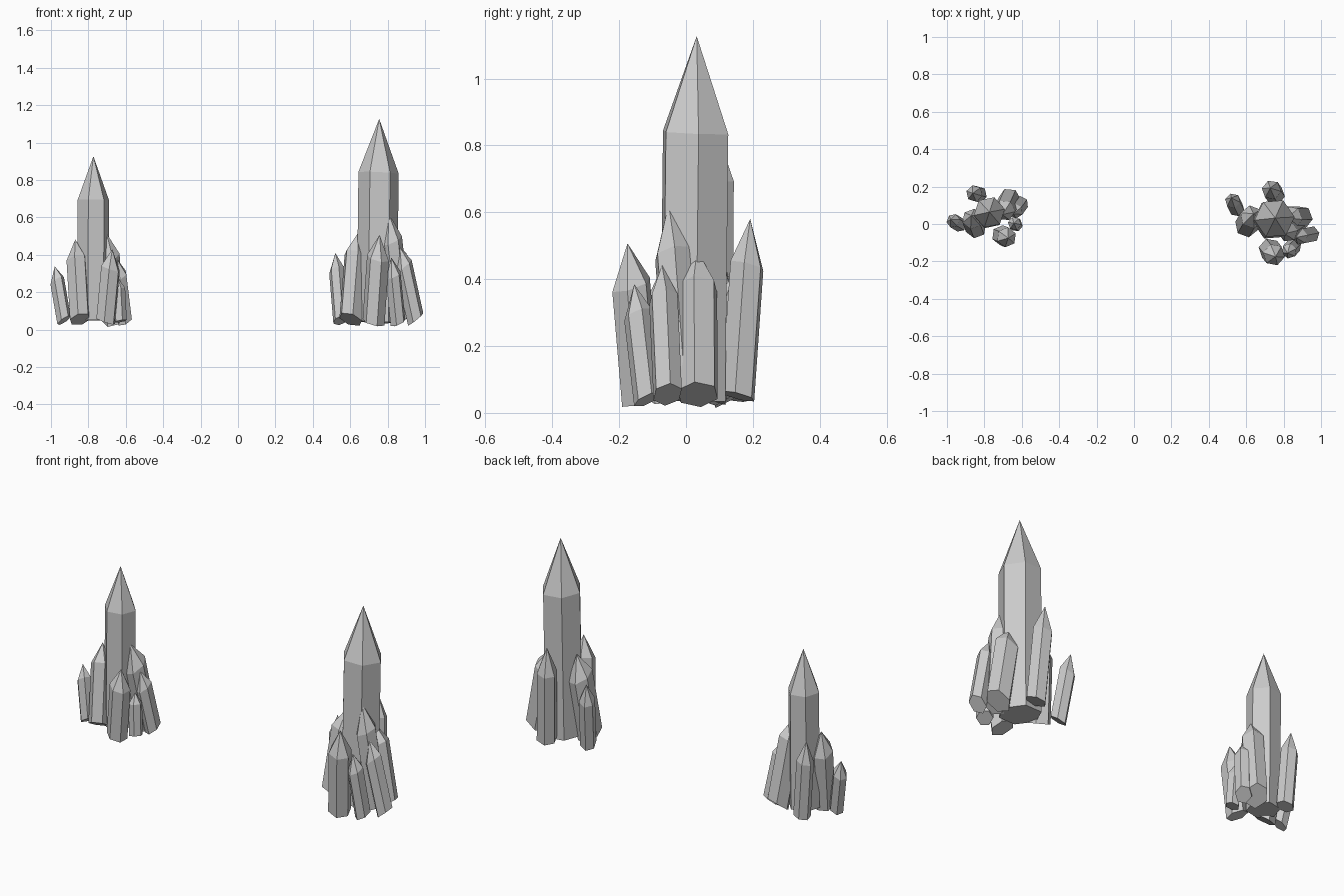
import bpy, bmesh, math
from mathutils import Vector

STRETCH = 1.9     # crystals are tilted, then stretched vertically
SHOULDER = 0.735  # where the shaft ends and the point begins


def crystal(name, base, apex, r, phase=0, sides=6):
    """Hexagonal shaft with a pointed tip, running from base centre to apex."""
    b, a = Vector(base), Vector(apex)
    b.z /= STRETCH
    a.z /= STRETCH
    rot = (a - b).to_track_quat('Z', 'Y')
    length = (a - b).length
    bm = bmesh.new()

    def point(x, y, z):
        p = b + rot @ Vector((x, y, z))
        p.z = max(0, p.z * STRETCH)
        return bm.verts.new(p)

    def ring(z):
        angles = [math.radians(phase) + math.tau * i / sides for i in range(sides)]
        return [point(r * math.cos(t), r * math.sin(t), z) for t in angles]

    low, high, tip = ring(0), ring(length * SHOULDER), point(0, 0, length)
    for i in range(sides):
        j = (i + 1) % sides
        bm.faces.new((low[i], low[j], high[j], high[i]))
        bm.faces.new((high[i], high[j], tip))
    bm.faces.new(low[::-1])
    bmesh.ops.recalc_face_normals(bm, faces=bm.faces)
    me = bpy.data.meshes.new(name)
    bm.to_mesh(me)
    bm.free()
    bpy.context.collection.objects.link(bpy.data.objects.new(name, me))


# tall central crystals
crystal("right_main_crystal", (0.742, 0.02, 0.04), (0.755, 0.032, 1.127), 0.108, -8)
crystal("left_main_crystal", (-0.775, 0.058, 0.05), (-0.773, 0.064, 0.927), 0.085, 30)

# small crystals: base, apex, radius, phase
right = [
    ((0.550, 0.080, 0.050), (0.520, 0.140, 0.410), 0.042, 20),
    ((0.602, -0.010, 0.055), (0.640, 0.055, 0.515), 0.064, 10),
    ((0.725, -0.135, 0.040), (0.757, -0.175, 0.507), 0.060, 10),
    ((0.855, -0.115, 0.040), (0.820, -0.155, 0.385), 0.042, 0),
    ((0.950, -0.055, 0.055), (0.865, -0.072, 0.442), 0.045, 30),
    ((0.895, 0.035, 0.055), (0.820, 0.033, 0.487), 0.064, 20),
    ((0.870, -0.010, 0.060), (0.805, -0.052, 0.625), 0.056, 5),
    ((0.755, 0.155, 0.050), (0.728, 0.192, 0.580), 0.053, 15),
]
left = [
    ((-0.930, -0.005, 0.050), (-0.980, 0.025, 0.338), 0.038, 10),
    ((-0.845, -0.022, 0.055), (-0.870, 0.045, 0.482), 0.057, 0),
    ((-0.830, 0.158, 0.045), (-0.862, 0.165, 0.470), 0.045, 25),
    ((-0.665, 0.135, 0.055), (-0.703, 0.050, 0.515), 0.060, 20),
    ((-0.605, 0.110, 0.050), (-0.645, 0.055, 0.375), 0.042, 10),
    ((-0.630, -0.005, 0.045), (-0.642, 0.005, 0.278), 0.036, 0),
    ((-0.708, -0.060, 0.045), (-0.672, -0.075, 0.430), 0.054, 15),
]
for side, group in (("right", right), ("left", left)):
    for n, (base, apex, r, phase) in enumerate(group, 1):
        crystal(f"{side}_small_crystal_{n}", base, apex, r, phase)
